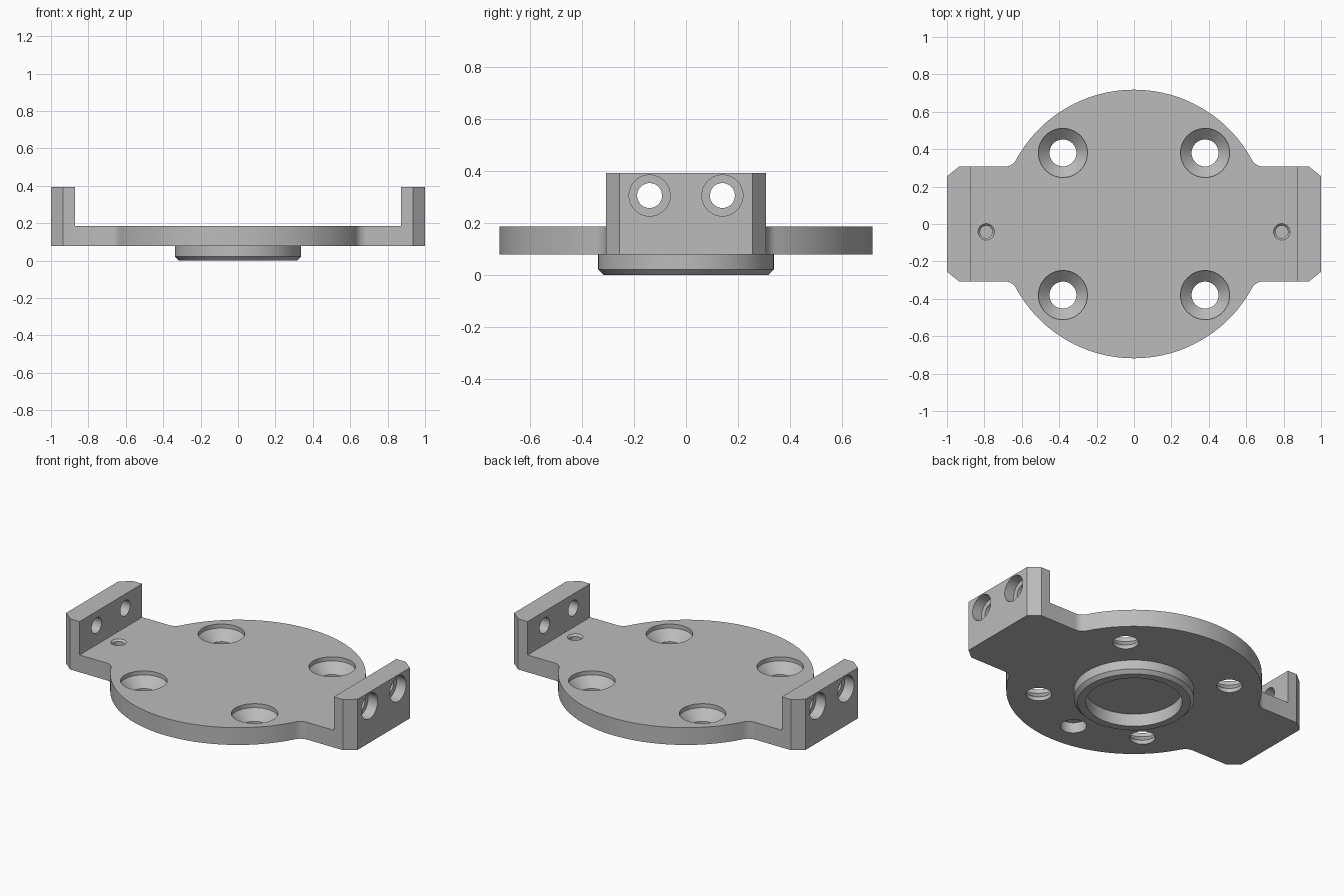
import bpy, bmesh, math
from mathutils import Matrix

cube = bpy.data.objects.get("Cube")
if cube:
    bpy.data.objects.remove(cube, do_unlink=True)

# Main heights and sizes
Z0, Z1, Z2 = 0.078, 0.185, 0.392      # plate underside, plate top, bracket top
R, ARM, WALL = 0.718, 0.307, 0.872    # disc radius, arm half width, bracket inner face
FILLET, FX = 0.067, 0.69              # arm fillet radius and its centre in x

metal = bpy.data.materials.new("plain_grey_metal")
metal.use_nodes = True
grey = (0.5, 0.5, 0.5, 1)
metal.diffuse_color = grey
metal.node_tree.nodes["Principled BSDF"].inputs["Base Color"].default_value = grey


def finish(name, bm, matrix=Matrix()):
    bmesh.ops.recalc_face_normals(bm, faces=bm.faces)
    mesh = bpy.data.meshes.new(name)
    bm.to_mesh(mesh)
    bm.free()
    mesh.transform(matrix)
    mesh.materials.append(metal)
    obj = bpy.data.objects.new(name, mesh)
    bpy.context.collection.objects.link(obj)
    return obj


def prism(name, outline, low, high):
    bm = bmesh.new()
    face = bm.faces.new([bm.verts.new((x, y, low)) for x, y in outline])
    up = bmesh.ops.extrude_face_region(bm, geom=[face])["geom"]
    moved = [v for v in up if isinstance(v, bmesh.types.BMVert)]
    bmesh.ops.translate(bm, verts=moved, vec=(0, 0, high - low))
    return finish(name, bm)


def lathe(name, profile, matrix=Matrix(), steps=48, ring=False):
    """Spin (radius, z) points; capped at both ends, or a closed ring section."""
    bm = bmesh.new()
    loops = []
    for r, z in profile:
        loops.append([bm.verts.new((r * math.cos(a), r * math.sin(a), z))
                      for a in (math.tau * i / steps for i in range(steps))])
    pairs = list(zip(loops, loops[1:]))
    if ring:
        pairs.append((loops[-1], loops[0]))
    else:
        bm.faces.new(loops[0])
        bm.faces.new(loops[-1])
    for a, b in pairs:
        for i in range(steps):
            j = (i + 1) % steps
            bm.faces.new((a[i], a[j], b[j], b[i]))
    return finish(name, bm, matrix)


def select_only(obj):
    bpy.ops.object.select_all(action='DESELECT')
    obj.select_set(True)
    bpy.context.view_layer.objects.active = obj


def cut(obj, cutters):
    for cutter in cutters:
        mod = obj.modifiers.new("hole", 'BOOLEAN')
        mod.operation, mod.solver, mod.object = 'DIFFERENCE', 'EXACT', cutter
        select_only(obj)
        bpy.ops.object.modifier_apply(modifier=mod.name)
        bpy.data.objects.remove(cutter, do_unlink=True)


def arc(cx, cy, r, start, end, steps):
    return [(cx + r * math.cos(start + (end - start) * i / steps),
             cy + r * math.sin(start + (end - start) * i / steps))
            for i in range(steps + 1)]


# Plate: disc with two filleted arms, one quarter mirrored round
fy = ARM + FILLET
lean = math.atan2(fy, FX)
quarter = [(WALL, ARM)]
quarter += arc(FX, fy, FILLET, -math.pi / 2, lean - math.pi, 8)
quarter += arc(0, 0, R, lean, math.pi / 2, 28)[1:]
half = quarter + [(-x, y) for x, y in reversed(quarter[:-1])]
outline = half + [(x, -y) for x, y in reversed(half)]
plate = prism("plate", outline, Z0, Z1)

# Countersunk mounting holes
holes = []
for sx in (-1, 1):
    for sy in (-1, 1):
        holes.append(lathe("countersink_cutter",
                           [(0.072, -0.05), (0.072, 0.025), (0.131, 0.082), (0.131, 0.15)],
                           Matrix.Translation((sx * 0.38, sy * 0.38, Z0))))
    # Small blind hole with chamfered mouth on each arm
    holes.append(lathe("blind_hole_cutter",
                       [(0.033, -0.07), (0.033, -0.011), (0.044, 0), (0.044, 0.05)],
                       Matrix.Translation((sx * 0.79, -0.042, Z1))))
# Blind locating hole in the underside
holes.append(lathe("locating_hole_cutter", [(0.074, -0.05), (0.074, 0.065)],
                   Matrix.Translation((0, -0.53, Z0))))
cut(plate, holes)

# Upright brackets with chamfered corners and counterbored holes
parts = [plate]
for side, sx in (("left", 1), ("right", -1)):
    corner = [(sx * WALL, ARM), (sx * 0.936, ARM), (sx, 0.255)]
    bracket = prism(side + "_bracket",
                    corner + [(x, -y) for x, y in reversed(corner)], Z0, Z2)
    turn = Matrix.Rotation(sx * math.pi / 2, 4, 'Y')
    cut(bracket, [lathe("counterbore_cutter",
                        [(0.048, -0.2), (0.048, -0.065), (0.079, -0.065), (0.079, 0.05)],
                        Matrix.Translation((sx, y, 0.305)) @ turn)
                  for y in (-0.14, 0.14)])
    parts.append(bracket)

# Locating ring under the plate
parts.append(lathe("locating_ring",
                   [(0.27, Z0), (0.27, 0), (0.317, 0), (0.338, 0.021), (0.338, Z0)],
                   steps=96, ring=True))

for part in parts:
    select_only(part)
    bpy.ops.object.shade_smooth_by_angle(angle=math.radians(25))
